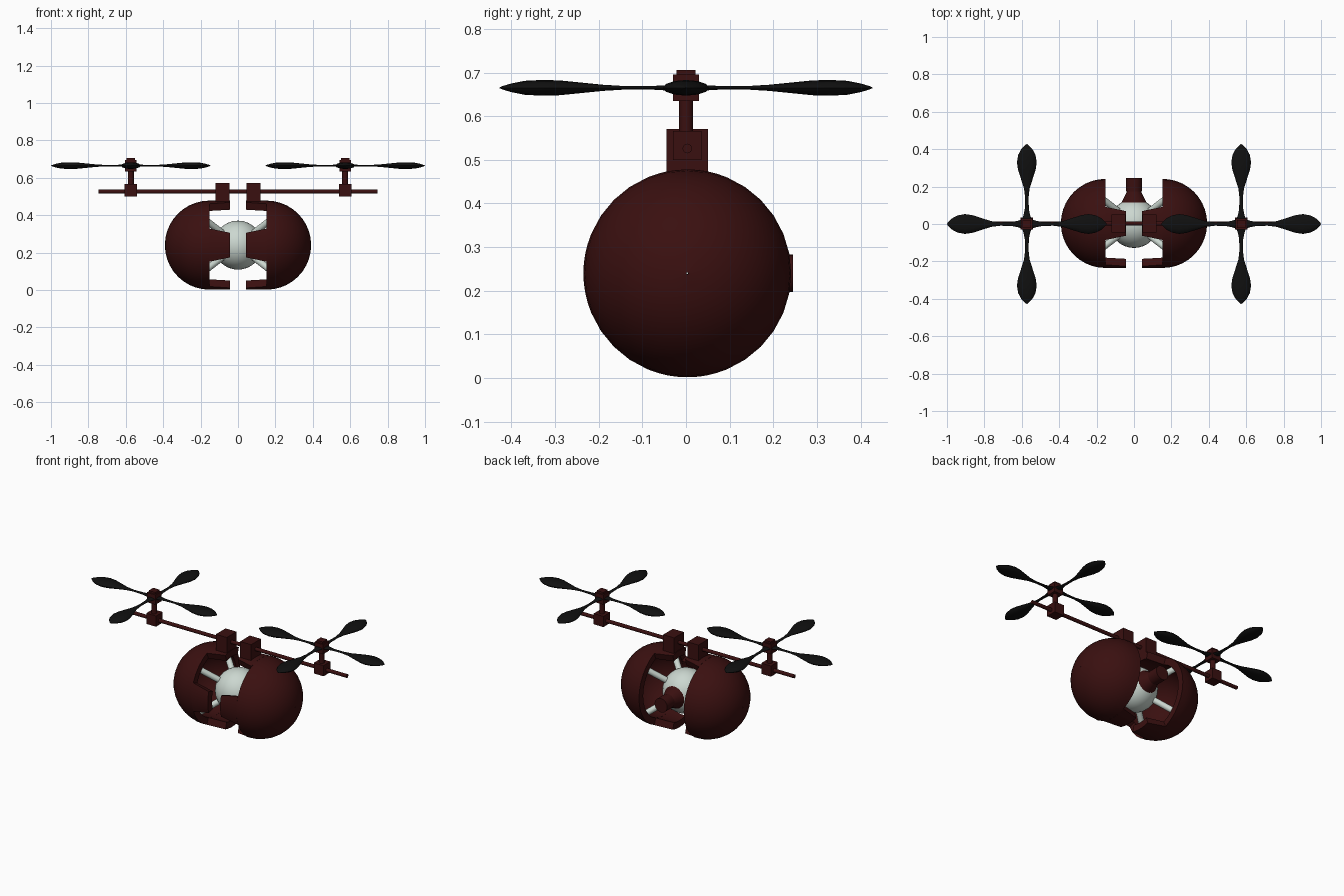
import bpy, bmesh
from math import sin, cos, pi, radians
from mathutils import Vector, Matrix

cube = bpy.data.objects.get("Cube")
if cube:
    bpy.data.objects.remove(cube, do_unlink=True)


def material(name, rgb):
    m = bpy.data.materials.new(name)
    m.use_nodes = True
    m.diffuse_color = (*rgb, 1)
    m.node_tree.nodes["Principled BSDF"].inputs["Base Color"].default_value = (*rgb, 1)
    return m


RED = material("dark red", (0.042, 0.005, 0.005))
BLACK = material("black", (0.005, 0.005, 0.005))
WHITE = material("pale grey", (0.6, 0.68, 0.63))

CENTRE = Vector((0, 0.003, 0.24))   # middle of the pod
OUTER, INNER, RIM = 0.238, 0.197, 0.153
ROTOR_X, ROTOR_Z = 0.573, 0.665


def finish(name, bm, mat, mirrored=False):
    """Turn a bmesh into an object, optionally mirrored across x."""
    bmesh.ops.recalc_face_normals(bm, faces=bm.faces)
    me = bpy.data.meshes.new(name)
    bm.to_mesh(me)
    bm.free()
    me.materials.append(mat)
    me.shade_smooth()
    me.set_sharp_from_angle(angle=radians(35))
    ob = bpy.data.objects.new(name, me)
    bpy.context.collection.objects.link(ob)
    if mirrored:
        ob.modifiers.new("mirror", "MIRROR").use_mirror_merge = False
    return ob


def loft(bm, rings, closed=False):
    """Skin a row of equal rings; cap the ends or close the loop."""
    vs = [[bm.verts.new(p) for p in ring] for ring in rings]
    n = len(vs[0])
    for a, b in zip(vs, vs[1:] + (vs[:1] if closed else [])):
        for i in range(n):
            j = (i + 1) % n
            bm.faces.new((a[i], a[j], b[j], b[i]))
    if not closed:
        bm.faces.new(vs[0])
        bm.faces.new(vs[-1])


def box(bm, centre, size):
    bmesh.ops.create_cube(bm, size=1, matrix=Matrix.Translation(centre) @ Matrix.Diagonal((*size, 1)))


def rod(bm, a, b, r1, r2=None, sides=16):
    a, b = Vector(a), Vector(b)
    turn = (b - a).to_track_quat("Z", "Y").to_matrix().to_4x4()
    bmesh.ops.create_cone(bm, cap_ends=True, segments=sides, radius1=r1,
                          radius2=r1 if r2 is None else r2, depth=(b - a).length,
                          matrix=Matrix.Translation((a + b) / 2) @ turn)


def around(x, r, angle):
    """Point at radius r about the pod's x axis; angle 0 is up."""
    return CENTRE + Vector((x, r * sin(angle), r * cos(angle)))


# Hollow half shells, spun about the x axis
bm = bmesh.new()
arc = [0.01 + (pi / 2 - 0.01) * i / 10 for i in range(11)]
profile = [(RIM + OUTER * cos(t), OUTER * sin(t)) for t in arc]
profile += [(RIM + INNER * cos(t), INNER * sin(t)) for t in reversed(arc)]
loft(bm, [[around(x, r, 2 * pi * k / 32) for x, r in profile] for k in range(32)], closed=True)
finish("half_shell", bm, RED, True)

# Curved tapered tabs at top, bottom and front of each shell
bm = bmesh.new()
for middle in (0, pi, -pi / 2):
    rings = []
    for x, half in ((RIM, 0.38), (0.042, 0.28)):
        span = [middle + half * (i / 4 - 1) for i in range(9)]
        rings.append([around(x, OUTER, a) for a in span] + [around(x, INNER, a) for a in reversed(span)])
    loft(bm, rings)
finish("shell_tab", bm, RED, True)

# Core sphere and the diagonal struts holding it
bm = bmesh.new()
bmesh.ops.create_uvsphere(bm, u_segments=32, v_segments=16, radius=0.131, matrix=Matrix.Translation(CENTRE))
finish("core_sphere", bm, WHITE)

bm = bmesh.new()
for sy in (-1, 1):
    for sz in (-1, 1):
        way = Vector((1, 0.77 * sy, 0.77 * sz))
        rod(bm, CENTRE + way * 0.05, CENTRE + way * 0.184, 0.018)
finish("core_strut", bm, WHITE, True)

# Rear nozzle on the core
bm = bmesh.new()
for y1, y2, r1, r2 in ((0.09, 0.175, 0.078, 0.036), (0.17, 0.242, 0.043, 0.043)):
    rod(bm, CENTRE + Vector((0, y1, 0)), CENTRE + Vector((0, y2, 0)), r1, r2, 24)
finish("rear_nozzle", bm, RED)

# Cross beam and its clamps on the shells
bm = bmesh.new()
rod(bm, (-0.745, 0.003, 0.526), (0.745, 0.003, 0.526), 0.011)
finish("cross_beam", bm, RED)

bm = bmesh.new()
box(bm, (0.083, 0.003, 0.515), (0.075, 0.095, 0.112))
finish("beam_clamp", bm, RED, True)

# Rotor mounts: lower block, mast, hub and cap
bm = bmesh.new()
box(bm, (ROTOR_X, 0.003, 0.533), (0.066, 0.066, 0.066))
rod(bm, (ROTOR_X, 0, 0.56), (ROTOR_X, 0, 0.64), 0.016, sides=12)
box(bm, (ROTOR_X, 0, ROTOR_Z), (0.06, 0.06, 0.06))
box(bm, (ROTOR_X, 0, 0.698), (0.044, 0.044, 0.016))
finish("rotor_mount", bm, RED, True)

# Four lens-shaped blades per rotor: distance, half width, half thickness
BLADE = ((0.02, 0.028, 0.008), (0.045, 0.018, 0.006), (0.08, 0.011, 0.004), (0.14, 0.009, 0.004),
         (0.19, 0.015, 0.007), (0.24, 0.031, 0.012), (0.29, 0.047, 0.017), (0.33, 0.053, 0.018),
         (0.37, 0.046, 0.016), (0.4, 0.03, 0.01), (0.42, 0.011, 0.004), (0.427, 0.002, 0.001))
bm = bmesh.new()
for k in range(4):
    turn = Matrix.Translation((ROTOR_X, 0, ROTOR_Z)) @ Matrix.Rotation(k * pi / 2, 4, "Z")
    loft(bm, [[turn @ Vector((d, w * cos(i * pi / 6), t * sin(i * pi / 6))) for i in range(12)]
              for d, w, t in BLADE])
finish("rotor_blades", bm, BLACK, True)
